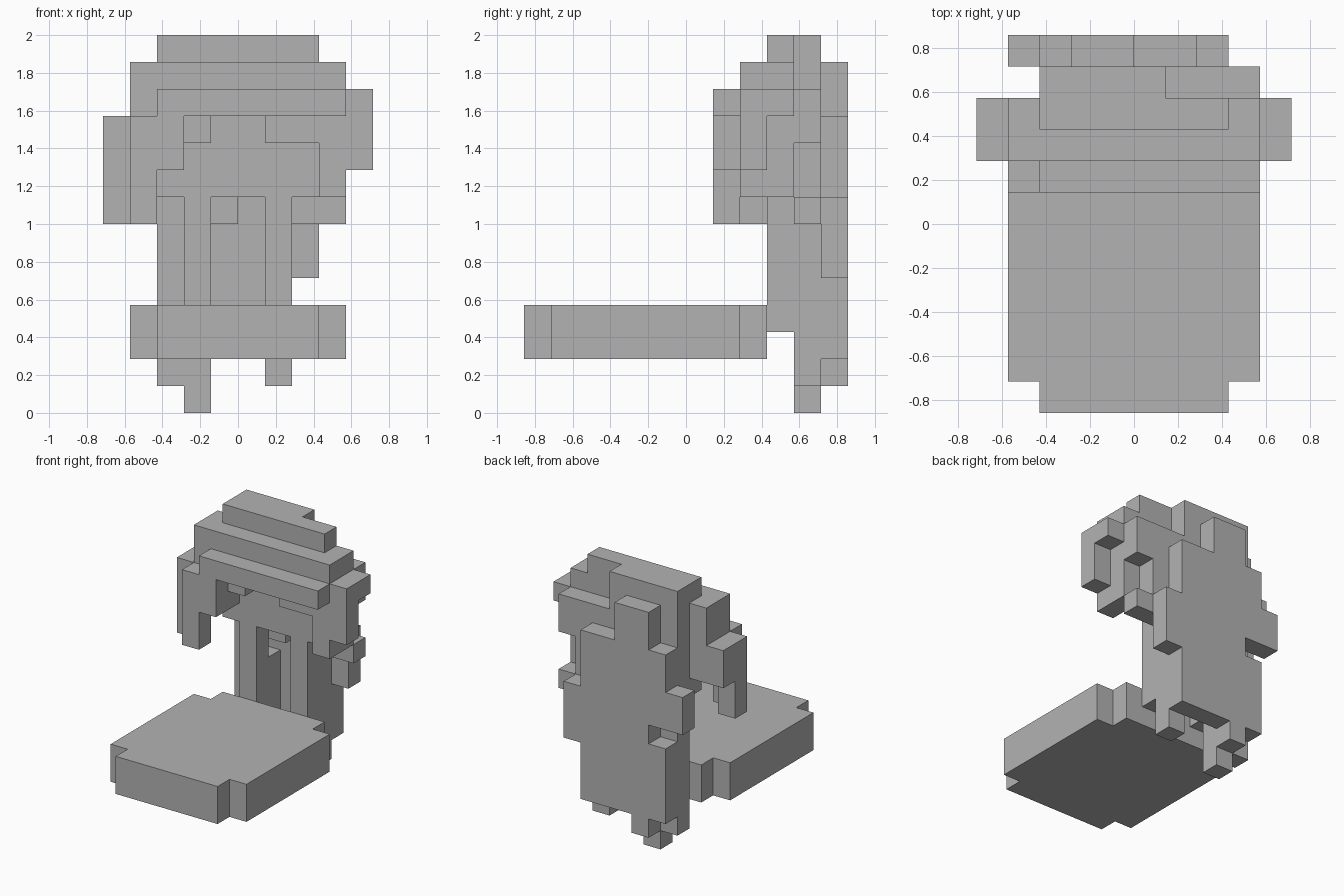
import bpy
import bmesh
import math
from mathutils import Vector

cube = bpy.data.objects.get("Cube")
if cube:
    bpy.data.objects.remove(cube, do_unlink=True)

UNIT = 1 / 7                     # size of one block
ORIGIN = Vector((-5, -6, 0))     # grid corner in blocks

# Depth layers, from front to back
FRINGE, BROW, CROWN, NAPE, SHEET = range(7, 12)
SIDES = (BROW, NAPE)
SKULL = (CROWN, SHEET)

# Heights, from low to high
FLOOR, TIP, HEM = range(3)
EAR, CHIN, CHEEK, TEMPLE, BROWLINE, HEAD, CAP, TOP = range(7, 15)

grey = bpy.data.materials.new("plain_grey")
grey.use_nodes = True
shade = (0.45, 0.45, 0.45, 1)
grey.diffuse_color = shade
grey.node_tree.nodes["Principled BSDF"].inputs["Base Color"].default_value = shade

parts = {}


def span(value):
    """One block for a single number, a run of blocks for a pair."""
    return range(*value) if isinstance(value, tuple) else (value,)


def fill(part, columns, layers, bottom, top):
    """Add blocks to a part."""
    parts.setdefault(part, set()).update(
        (x, y, z) for x in span(columns) for y in span(layers)
        for z in range(bottom, top))


def build(name, filled, everything):
    """Skin the blocks of one part, leaving out the faces hidden between blocks."""
    bm = bmesh.new()
    for cell in filled:
        for axis in range(3):
            for side in (False, True):
                outward = Vector((0, 0, 0))
                outward[axis] = 1 if side else -1
                if tuple(int(c + s) for c, s in zip(cell, outward)) in everything:
                    continue
                u, v = Vector((0, 0, 0)), Vector((0, 0, 0))
                u[(axis + 1) % 3] = 1
                v[(axis + 2) % 3] = 1
                base = Vector(cell) + ORIGIN
                base[axis] += side
                ring = [base, base + u, base + u + v, base + v]
                if not side:
                    ring.reverse()
                bm.faces.new([bm.verts.new(p * UNIT) for p in ring])
    bmesh.ops.remove_doubles(bm, verts=bm.verts, dist=0.001)
    bmesh.ops.dissolve_limit(bm, angle_limit=math.radians(1),
                             verts=bm.verts, edges=bm.edges)
    mesh = bpy.data.meshes.new(name)
    bm.to_mesh(mesh)
    bm.free()
    mesh.materials.append(grey)
    bpy.context.collection.objects.link(bpy.data.objects.new(name, mesh))


# Flat slab with notched corners
fill("base_slab", (1, 9), (1, 8), HEM, 4)
fill("base_slab", (2, 8), (0, 9), HEM, 4)

# Head of hair: body, wide cap and stepped top
fill("crown", (2, 8), SKULL, CHIN, HEAD)
fill("crown", (1, 9), SIDES, BROWLINE, CAP)
fill("crown", (2, 8), CROWN, CAP, TOP)
fill("crown", (2, 6), NAPE, HEAD, TOP)

# Front fringe with locks over the forehead
fill("fringe", (2, 9), FRINGE, BROWLINE, HEAD)
fill("fringe", 2, (FRINGE, CROWN), CHEEK, BROWLINE)
fill("fringe", 1, FRINGE, EAR, BROWLINE)
for column in (3, 6, 7):
    fill("fringe", column, BROW, TEMPLE, BROWLINE)

# Locks down the right side
fill("right_side_lock", (0, 2), SIDES, CHEEK, BROWLINE)
fill("right_side_lock", 0, BROW, EAR, CHEEK)

# Locks down the left side
fill("left_side_lock", 8, SIDES, CHIN, BROWLINE)
fill("left_side_lock", 8, NAPE, TEMPLE, HEAD)
fill("left_side_lock", 9, SIDES, BROWLINE, HEAD)
fill("left_side_lock", 9, BROW, CHEEK, BROWLINE)
fill("left_side_lock", (7, 9), NAPE, EAR, CHIN)

# Strands under the head, with a small gap in one of them
for column in (3, 6):
    fill("strands", column, CROWN, 3, CHIN)
for column in (2, 6):
    fill("strands", column, NAPE, TIP, CHIN)
fill("strands", 3, NAPE, FLOOR, 6)
fill("strands", (3, 5), NAPE, EAR, CHIN)

# Ragged sheet down the back, with the same gap
fill("back_sheet", (2, 7), SHEET, HEM, BROWLINE)
fill("back_sheet", (3, 5), SHEET, BROWLINE, CAP)
fill("back_sheet", 3, SHEET, TIP, HEM)
fill("back_sheet", 7, SHEET, 5, CHIN)
fill("back_sheet", 1, SHEET, EAR, CHEEK)
parts["back_sheet"].discard((2, SHEET, 6))

everything = set().union(*parts.values())
for name, filled in parts.items():
    build(name, filled, everything)
